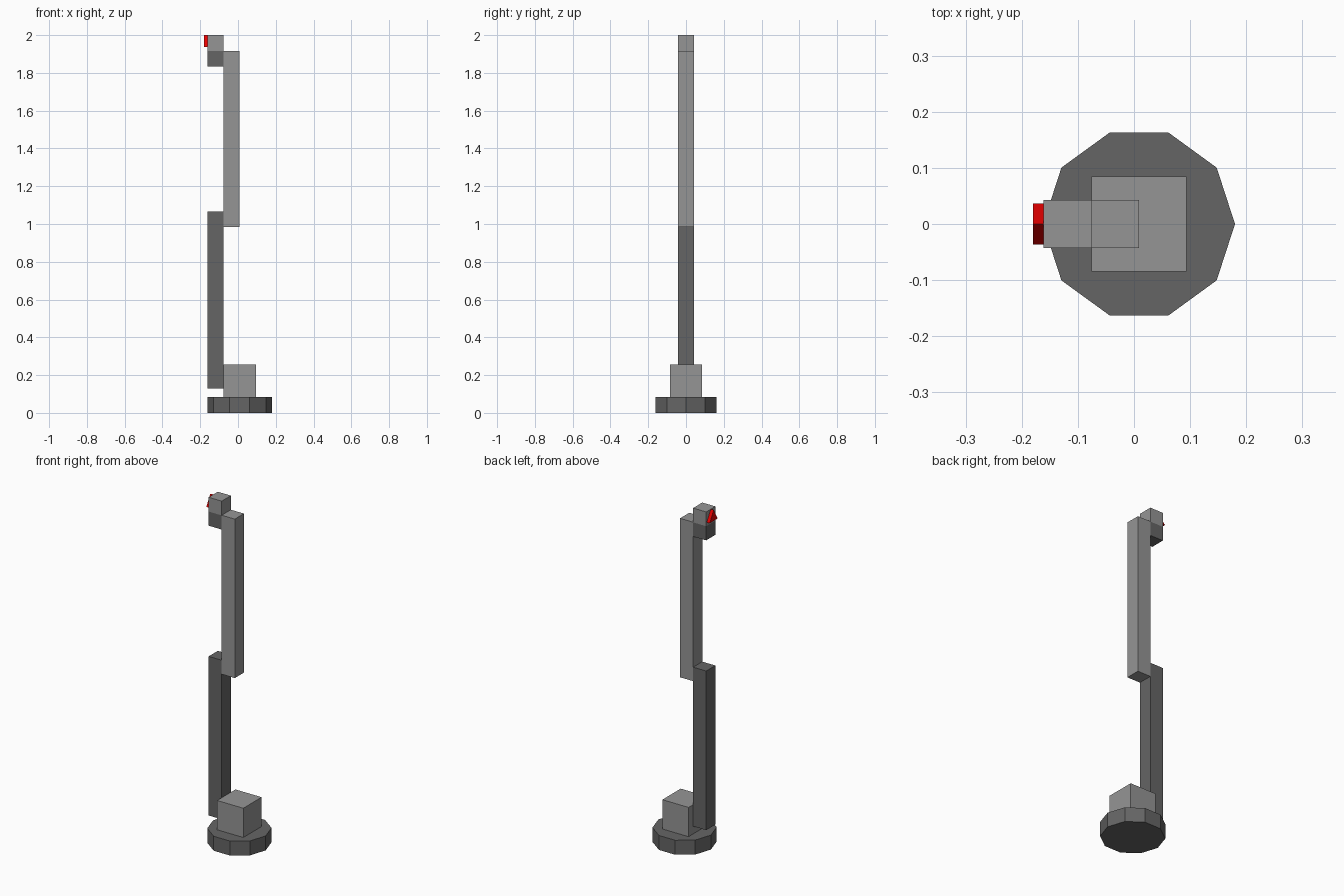
import bpy, math

if "Cube" in bpy.data.objects:
    bpy.data.objects.remove(bpy.data.objects["Cube"])


def material(name, rgb):
    m = bpy.data.materials.new(name)
    m.diffuse_color = (*rgb, 1)
    m.use_nodes = True
    m.node_tree.nodes["Principled BSDF"].inputs["Base Color"].default_value = m.diffuse_color
    return m


LIGHT = material("light_grey", (0.3, 0.3, 0.3))
DARK = material("dark_grey", (0.13, 0.13, 0.13))
RED = material("red", (0.8, 0.0, 0.0))


def finish(name, mat):
    ob = bpy.context.object
    ob.name = name
    ob.data.materials.append(mat)
    return ob


def box(name, x, y, z, mat):
    """Box from (min, max) ranges."""
    r = (x, y, z)
    bpy.ops.mesh.primitive_cube_add(size=1, location=[(a + b) / 2 for a, b in r])
    bpy.context.object.scale = [b - a for a, b in r]
    return finish(name, mat)


def prism(name, sides, radius, depth, loc, rot, mat):
    bpy.ops.mesh.primitive_cylinder_add(vertices=sides, radius=radius, depth=depth,
                                        location=loc, rotation=rot)
    return finish(name, mat)


U = 0.085            # arm thickness
CX = 0.009           # base axis
HY = (-U / 2, U / 2)
OUTER, INNER = (-0.161, -0.076), (-0.076, 0.009)

# Ten-sided foot, turned so a corner points along +x
prism("base", 10, 0.171, U, (CX, 0, U / 2), (0, 0, math.pi / 2), DARK)
# Shoulder block
box("shoulder", (CX - U, CX + U), (-U, U), (U, 0.257), LIGHT)
# Arm links, stepping from side to side
box("lower_arm", OUTER, HY, (0.13, 1.065), DARK)
box("upper_arm", INNER, HY, (0.983, 1.917), LIGHT)
box("wrist", OUTER, HY, (1.833, 1.916), DARK)
box("hand", OUTER, HY, (1.916, 2.0), LIGHT)
# Triangular tool tip, axis along x, one corner up
tip = prism("tool_tip", 3, 0.0425, 0.02, (-0.17, 0, 1.9575), (0, -math.pi / 2, 0), RED)
tip.rotation_euler = (0, -math.pi / 2, 0)
for v in tip.data.vertices:   # point up along z after the quarter turn about y
    i = v.index // 2
    a = i * 2 * math.pi / 3
    v.co.x, v.co.y = 0.0425 * math.cos(a), 0.0425 * math.sin(a)
